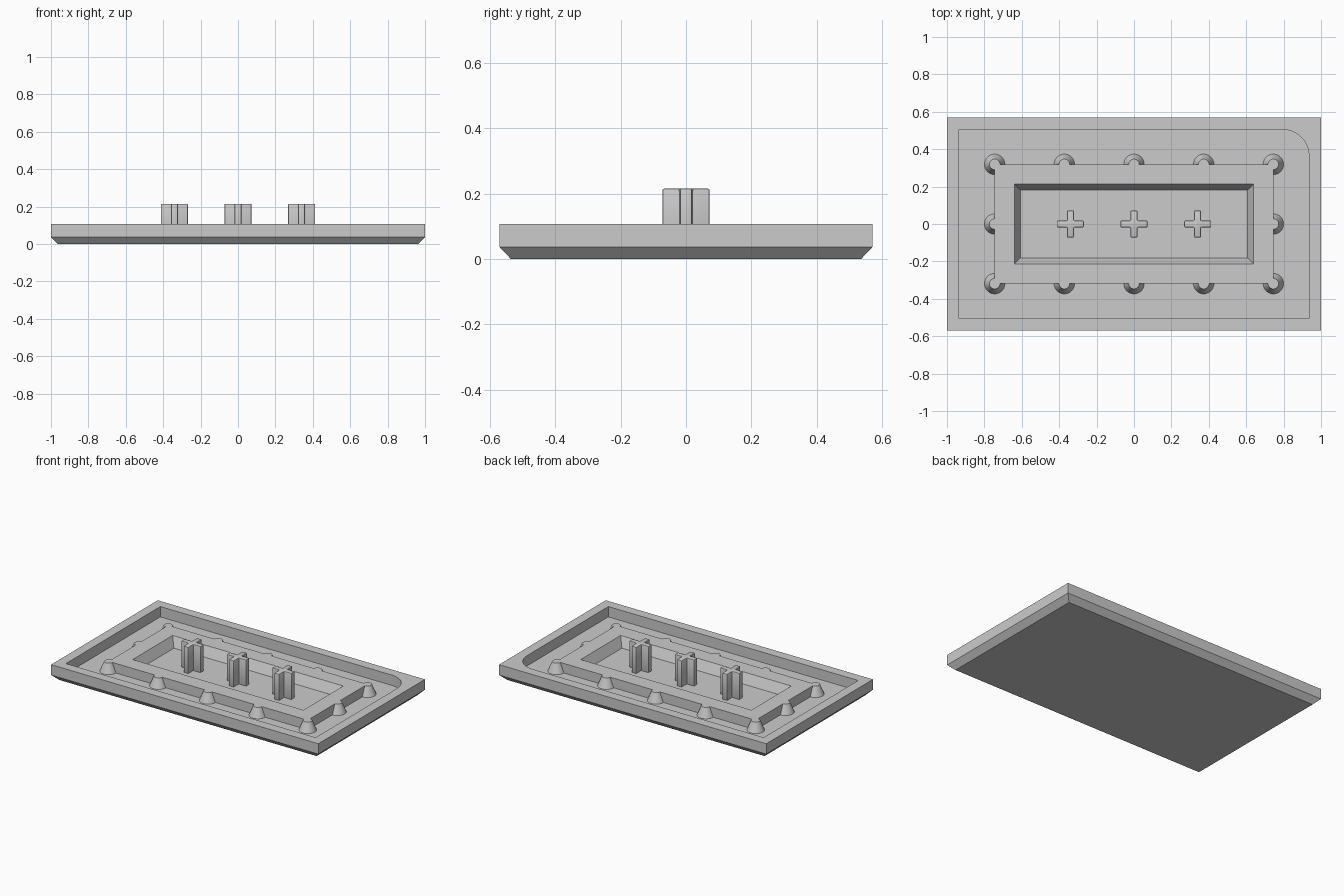
import bpy
import bmesh
from math import radians, sin, cos

if "Cube" in bpy.data.objects:
    bpy.data.objects.remove(bpy.data.objects["Cube"], do_unlink=True)

# Main heights
RIM, FLOOR, PLATFORM, CROSS = 0.107, 0.037, 0.102, 0.215

gray = bpy.data.materials.new("matte gray")
gray.diffuse_color = (0.6, 0.6, 0.6, 1)
gray.use_nodes = True
gray.node_tree.nodes["Principled BSDF"].inputs["Base Color"].default_value = (0.6, 0.6, 0.6, 1)


def rect(x, y, z):
    return [(-x, -y, z), (x, -y, z), (x, y, z), (-x, y, z)]


def finish(name, bm):
    bmesh.ops.recalc_face_normals(bm, faces=bm.faces)
    mesh = bpy.data.meshes.new(name)
    bm.to_mesh(mesh)
    bm.free()
    mesh.materials.append(gray)
    obj = bpy.data.objects.new(name, mesh)
    bpy.context.collection.objects.link(obj)
    return obj


def loft(name, loops, ring=False):
    """Skin matching loops; cap the ends, or close the skin into a ring."""
    bm = bmesh.new()
    rows = [[bm.verts.new(p) for p in loop] for loop in loops]
    pairs = list(zip(rows, rows[1:]))
    if ring:
        pairs.append((rows[-1], rows[0]))
    else:
        bm.faces.new(rows[0])
        bm.faces.new(rows[-1])
    for a, b in pairs:
        for i in range(len(a)):
            j = (i + 1) % len(a)
            bm.faces.new((a[i], a[j], b[j], b[i]))
    return finish(name, bm)


def activate(obj):
    bpy.ops.object.select_all(action='DESELECT')
    obj.select_set(True)
    bpy.context.view_layer.objects.active = obj


def combine(obj, other, operation):
    other.hide_render = True
    mod = obj.modifiers.new("combine", 'BOOLEAN')
    mod.object, mod.operation, mod.solver = other, operation, 'EXACT'
    activate(obj)
    bpy.ops.object.modifier_apply(modifier=mod.name)
    bpy.data.objects.remove(other, do_unlink=True)


# Tray with a chamfered underside
tray = loft("tray", [rect(0.963, 0.535, 0), rect(1, 0.57, FLOOR), rect(1, 0.57, RIM)])

# Cavity with one rounded corner
cx, cy, r = 0.935, 0.505, 0.14
outline = [(-cx, -cy), (cx, -cy)]
for k in range(17):
    a = radians(90 * k / 16)
    outline.append((cx - r + r * cos(a), cy - r + r * sin(a)))
outline.append((-cx, cy))
cavity = loft("cavity_cutter", [[(x, y, z) for x, y in outline] for z in (FLOOR, 0.2)])
combine(tray, cavity, 'DIFFERENCE')

# Raised platform around a recess with sloping walls
base = FLOOR - 0.003
platform = loft("raised_platform", [
    rect(0.745, 0.319, base), rect(0.745, 0.319, PLATFORM),
    rect(0.639, 0.213, PLATFORM), rect(0.605, 0.18, base)], ring=True)

# Tapered studs along the platform edges
bm = bmesh.new()
for i in range(-2, 3):
    for j in (-1, 0, 1):
        if j == 0 and abs(i) < 2:
            continue
        made = bmesh.ops.create_cone(bm, cap_ends=True, segments=32, radius1=0.056,
                                     radius2=0.028, depth=PLATFORM - base)
        bmesh.ops.translate(bm, verts=made["verts"],
                            vec=(i * 0.3725, j * 0.319, (PLATFORM + base) / 2))
combine(platform, finish("edge_studs", bm), 'UNION')

# Three upright crosses in the recess
L, W = 0.072, 0.018
quarter = [(L, -W), (L, W), (W, W)]
profile = []
for turn in range(4):
    profile += quarter
    quarter = [(-y, x) for x, y in quarter]
crosses = []
for name, x in (("right_cross", -0.34), ("middle_cross", 0), ("left_cross", 0.34)):
    cross = loft(name, [[(px, py, z) for px, py in profile] for z in (base, CROSS)])
    cross.location.x = x
    bevel = cross.modifiers.new("soft edges", 'BEVEL')
    bevel.width, bevel.segments = 0.005, 2
    activate(cross)
    bpy.ops.object.modifier_apply(modifier=bevel.name)
    crosses.append(cross)

for obj in [tray, platform] + crosses:
    activate(obj)
    bpy.ops.object.shade_smooth_by_angle(angle=radians(30))
